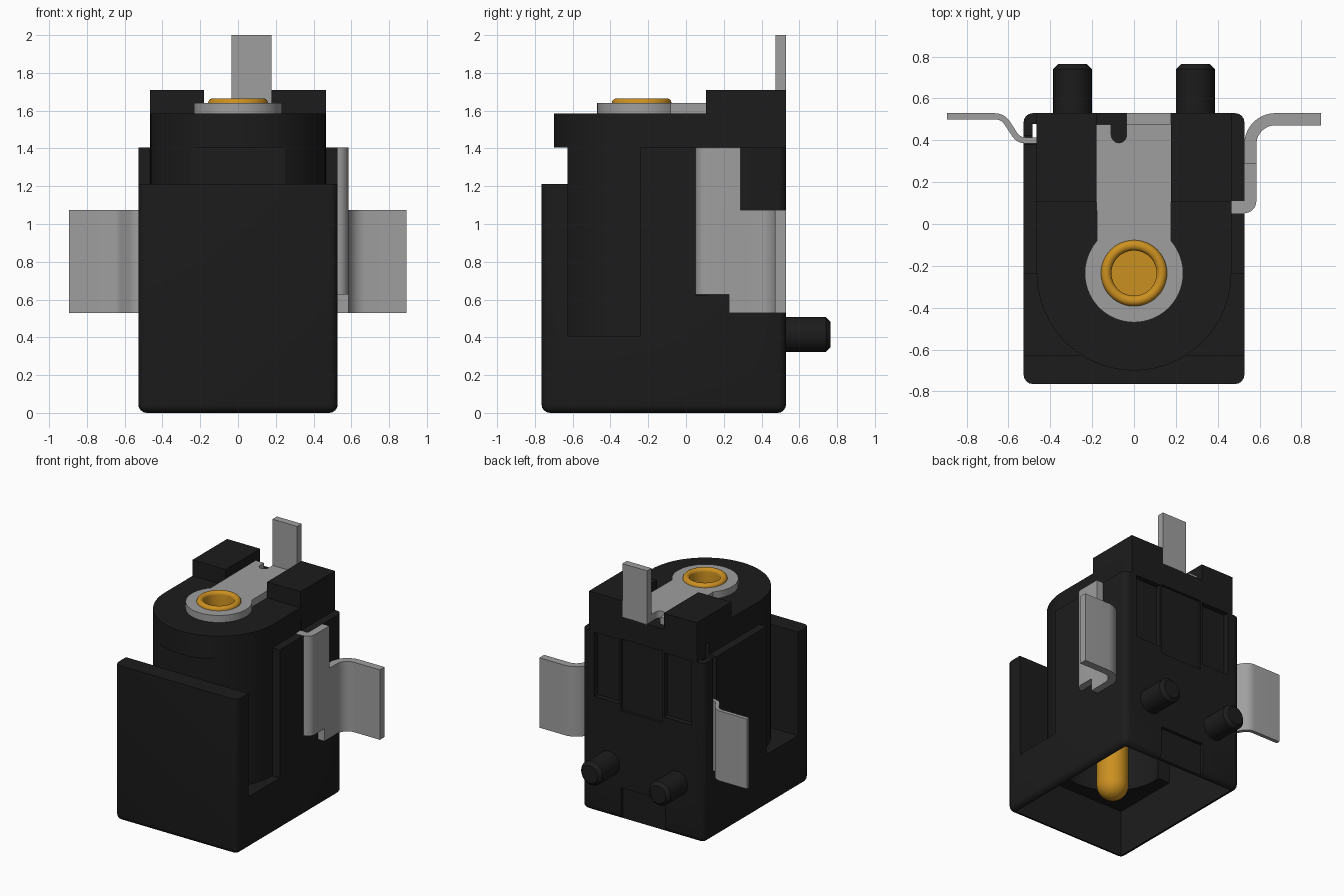
import bpy, bmesh, math
from mathutils import Matrix

if "Cube" in bpy.data.objects:
    bpy.data.objects.remove(bpy.data.objects["Cube"], do_unlink=True)


def material(name, rgb):
    m = bpy.data.materials.new(name)
    m.use_nodes = True
    m.diffuse_color = (*rgb, 1)
    bsdf = m.node_tree.nodes["Principled BSDF"]
    bsdf.inputs["Base Color"].default_value = (*rgb, 1)
    bsdf.inputs["Roughness"].default_value = 0.6
    return m


BLACK = material("black plastic", (0.0115, 0.0115, 0.0115))
STEEL = material("grey steel", (0.345, 0.345, 0.345))
GOLD = material("gold brass", (0.6, 0.28, 0.015))


def make(name, bm, mat):
    bmesh.ops.recalc_face_normals(bm, faces=bm.faces)
    me = bpy.data.meshes.new(name)
    bm.to_mesh(me)
    bm.free()
    ob = bpy.data.objects.new(name, me)
    bpy.context.collection.objects.link(ob)
    me.materials.append(mat)
    return ob


def box_bm(x0, x1, y0, y1, z0, z1):
    bm = bmesh.new()
    bmesh.ops.create_cube(bm, size=1)
    for v in bm.verts:
        v.co = ((x0, x1)[v.co.x > 0], (y0, y1)[v.co.y > 0], (z0, z1)[v.co.z > 0])
    return bm


def box(name, mat, *b):
    return make(name, box_bm(*b), mat)


def prism(name, mat, pts, z0, z1):
    """Extrude a flat outline upwards."""
    bm = bmesh.new()
    f = bm.faces.new([bm.verts.new((x, y, z0)) for x, y in pts])
    r = bmesh.ops.extrude_face_region(bm, geom=[f])
    for v in r["geom"]:
        if isinstance(v, bmesh.types.BMVert):
            v.co.z = z1
    return make(name, bm, mat)


def lathe(name, mat, prof, cx=0, cy=0, steps=48):
    """Spin a radius/height profile about a vertical axis."""
    bm = bmesh.new()
    vs = [bm.verts.new((r, 0, z)) for r, z in prof]
    es = [bm.edges.new(p) for p in zip(vs, vs[1:])]
    bmesh.ops.spin(bm, geom=vs + es, axis=(0, 0, 1), cent=(0, 0, 0),
                   angle=math.tau, steps=steps)
    bmesh.ops.remove_doubles(bm, verts=bm.verts, dist=1e-4)
    bmesh.ops.translate(bm, verts=bm.verts, vec=(cx, cy, 0))
    return make(name, bm, mat)


def cylinder(name, r, z0, z1):
    return lathe(name, BLACK, [(0, z0), (r, z0), (r, z1), (0, z1)], 0, CY, 64)


def combine(ob, other, op="DIFFERENCE"):
    mod = ob.modifiers.new("combine", "BOOLEAN")
    mod.operation, mod.solver, mod.object = op, "EXACT", other
    bpy.context.view_layer.objects.active = ob
    bpy.ops.object.modifier_apply(modifier=mod.name)
    bpy.data.objects.remove(other, do_unlink=True)


def cut_box(ob, *b):
    combine(ob, box("cutter", ob.data.materials[0], *b))


def arc(cx, cy, r, a0, a1, n):
    return [(cx + r * math.cos(math.radians(a0 + (a1 - a0) * i / n)),
             cy + r * math.sin(math.radians(a0 + (a1 - a0) * i / n))) for i in range(n + 1)]


CY = -0.235  # barrel centre

# Housing: rounded box with front wall, side windows and an open underside
bm = box_bm(-0.528, 0.528, -0.765, 0.53, 0, 1.405)
edges = [e for e in bm.edges if min(v.co.z for v in e.verts) < 0.01]
bmesh.ops.bevel(bm, geom=edges, offset=0.045, segments=4, profile=0.5, affect="EDGES")
body = make("housing", bm, BLACK)
cut_box(body, -1, 1, -1, -0.5, 1.213, 2)
cut_box(body, -1, 1, -0.625, -0.24, 0.407, 2)

# Barrel: U-shaped column with a flat front below its rim
outline = [(0.465, 0.53), (-0.465, 0.53)] + arc(0, CY, 0.465, 180, 360, 40)
barrel = prism("barrel", BLACK, outline, 0.38, 1.585)
cut_box(barrel, -1, 1, -1, -0.628, 0, 1.405)
combine(body, barrel, "UNION")

# Hollow underside, deeper at the back, and the plug bore
cut_box(body, -0.485, 0.485, -0.72, 0.485, -0.1, 0.36)
cut_box(body, -0.485, 0.485, -0.19, 0.485, 0.3, 0.52)
combine(body, cylinder("bore", 0.385, 0.1, 1.4))
combine(body, cylinder("rivet_hole", 0.112, 1.3, 1.8))

# Recesses in the back: x range, z range, depth position
for x0, x1, z0, z1, y in ((-0.17, 0.19, 0.85, 1.41, 0.51), (-0.42, -0.185, 0.9, 1.4, 0.49),
                          (0.205, 0.42, 0.9, 1.4, 0.49), (-0.19, 0.19, -0.1, 0.25, 0.505)):
    cut_box(body, x0, x1, y, 0.7, z0, z1)
# Slots for the side terminals
cut_box(body, 0.46, 0.7, 0.05, 0.11, 0.625, 1.5)
cut_box(body, -0.7, -0.44, 0.38, 0.42, 0.53, 1.5)
cut_box(body, -0.484, -0.466, 0.40, 0.478, -0.1, 1.5)

# Raised blocks on top at the back
blocks = [box(n, BLACK, *x, 0.105, 0.53, 1.58, 1.71)
          for n, x in (("top_block_left", (0.178, 0.465)), ("top_block_right", (-0.465, -0.18)))]

# Locating pegs on the back
pegs = []
for side, x in (("left", 0.293), ("right", -0.293)):
    peg = lathe("peg_" + side, BLACK,
                [(0, 0.49), (0.093, 0.49), (0.093, 0.74), (0.068, 0.765), (0, 0.765)], steps=32)
    peg.data.transform(Matrix.Translation((x, 0, 0.415)) @ Matrix.Rotation(-math.pi / 2, 4, "X"))
    pegs.append(peg)

# Top contact: round eyelet, strip with a slot, and an upright tab
plate_pts = (arc(0, CY, 0.235, 139, 401, 48) + [(0.178, 0.53), (-0.035, 0.53)]
             + arc(-0.072, 0.425, 0.037, 0, -180, 8) + [(-0.109, 0.475), (-0.18, 0.475)])
plate = prism("top_contact", STEEL, plate_pts, 1.58, 1.64)
combine(plate, cylinder("eyelet_hole", 0.112, 1.5, 1.8))
tab = box("top_tab", STEEL, -0.035, 0.178, 0.475, 0.53, 1.59, 2.0)

# Centre pin: hollow riveted head and rounded tip
head = ([(0, 1.52), (0.108, 1.52)] + arc(0.133, 1.64, 0.025, 180, 0, 10)
        + [(0.113, 1.638), (0.113, 0.18)])
tip = [(max(0, r), z) for r, z in arc(0, 0.18, 0.113, 0, -90, 10)]
pin = lathe("centre_pin", GOLD, head + tip[1:], 0, CY)


def strip(name, path, t, z0, z1):
    """Bent sheet: thicken a plan-view path and extrude it upwards."""
    left, right = [], []
    for i, (x, y) in enumerate(path):
        ax, ay = path[max(i - 1, 0)]
        bx, by = path[min(i + 1, len(path) - 1)]
        d = math.hypot(bx - ax, by - ay)
        nx, ny = -(by - ay) / d * t / 2, (bx - ax) / d * t / 2
        left.append((x + nx, y + ny))
        right.append((x - nx, y - ny))
    return prism(name, STEEL, left + right[::-1], z0, z1)


# Left terminal: folded into the wall, with stepped ends
path = ([(0.46, 0.08), (0.51, 0.08)] + arc(0.526, 0.11, 0.03, -90, 0, 6)
        + arc(0.676, 0.381, 0.12, 180, 90, 10) + [(0.893, 0.501)])
left_terminal = strip("left_terminal", path, 0.058, 0.53, 1.405)
cut_box(left_terminal, 0.3, 1, 0.289, 0.7, 1.075, 1.6)
cut_box(left_terminal, 0.3, 1, -0.1, 0.228, 0.4, 0.627)

# Right terminal: thin sheet with an angled step
path = ([(-0.445, 0.4), (-0.51, 0.4)] + arc(-0.52, 0.46, 0.06, -90, -140, 5)
        + arc(-0.665, 0.445, 0.07, 35, 90, 6) + [(-0.895, 0.515)])
right_terminal = strip("right_terminal", path, 0.029, 0.53, 1.075)

# Smooth shading with sharp edges kept
parts = [body, plate, tab, pin, left_terminal, right_terminal] + blocks + pegs
bpy.ops.object.select_all(action="DESELECT")
for ob in parts:
    ob.select_set(True)
bpy.context.view_layer.objects.active = body
bpy.ops.object.shade_smooth_by_angle(angle=math.radians(25))
